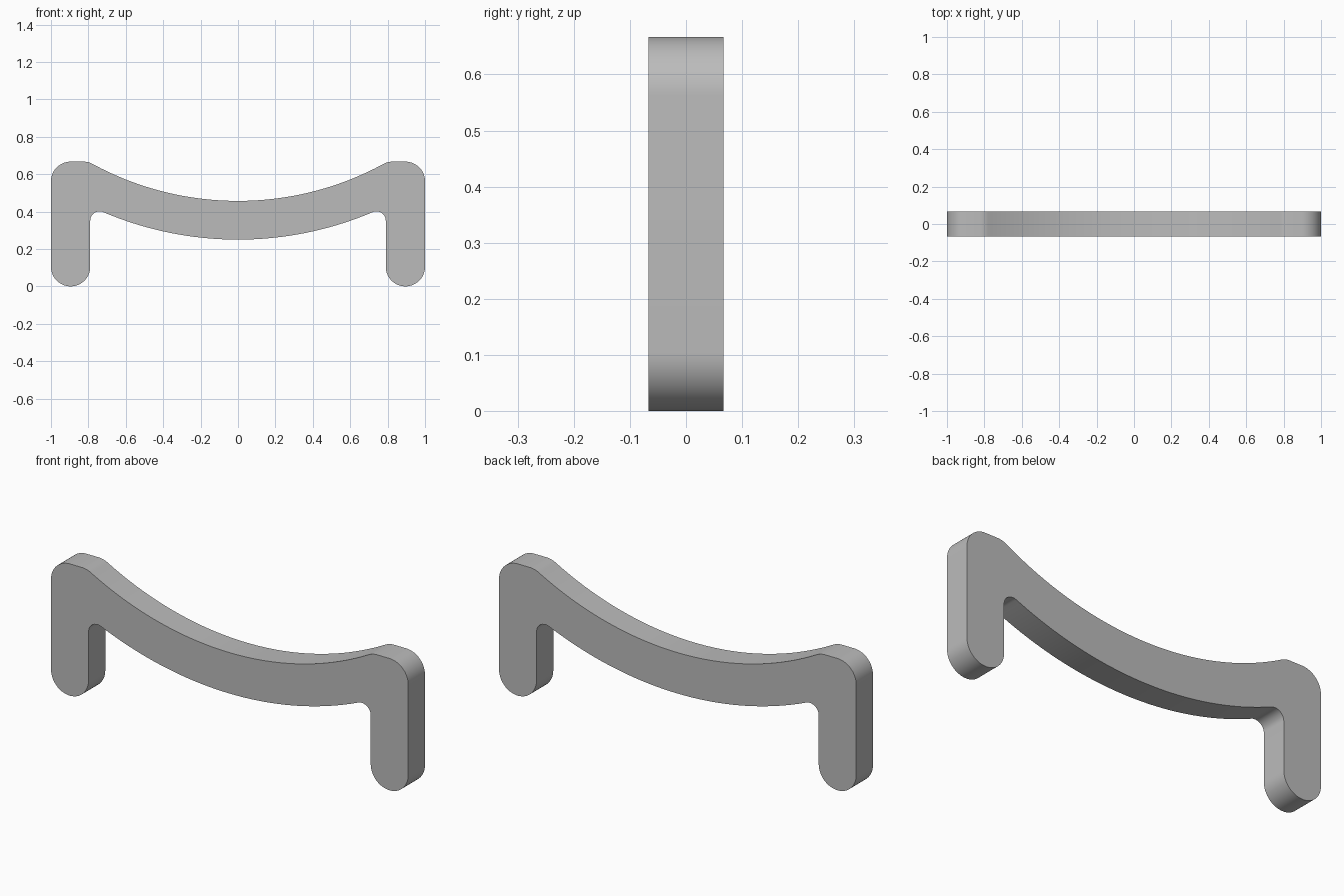
import bpy, bmesh
from math import sin, cos, atan2, sqrt, pi

cube = bpy.data.objects.get("Cube")
if cube:
    bpy.data.objects.remove(cube, do_unlink=True)

HALF_DEPTH = 0.067
HEIGHT = 0.667
INNER = 0.79               # inner face of each leg
FOOT = (1 - INNER) / 2     # radius of the rounded foot
SAG_Z = 2.087              # centre height of the two sagging arcs
R_TOP, R_LOW = 1.63, 1.837
R_FILLET, R_CORNER, R_SHOULDER = 0.05, 0.105, 0.1


def arc(cx, cz, r, start, end, n):
    """Points along an arc, from the start angle to the end angle."""
    angles = [start + (end - start) * i / n for i in range(n + 1)]
    return [(cx + r * cos(a), cz + r * sin(a)) for a in angles]


def tangent_z(x, reach):
    """Height of a fillet centre at the given reach from the sag centre."""
    return SAG_Z - sqrt(reach ** 2 - x ** 2)


# Fillet under the bar, tangent to the leg and the lower arc
fx = INNER - R_FILLET
fz = tangent_z(fx, R_LOW + R_FILLET)
f_dir = atan2(SAG_Z - fz, -fx)

# Shoulder, tangent to the flat top and the upper arc
sz = HEIGHT - R_SHOULDER
sx = sqrt((R_TOP + R_SHOULDER) ** 2 - (SAG_Z - sz) ** 2)
s_dir = atan2(SAG_Z - sz, -sx)

# Outline of the left half, from bottom centre round to top centre
half = arc(0, SAG_Z, R_LOW, -pi / 2, f_dir - pi, 32)
half += arc(fx, fz, R_FILLET, f_dir, 0, 14)[1:]
half += arc(1 - FOOT, FOOT, FOOT, pi, 2 * pi, 32)
half += arc(1 - R_CORNER, HEIGHT - R_CORNER, R_CORNER, 0, pi / 2, 16)
half += arc(sx, sz, R_SHOULDER, pi / 2, s_dir, 8)
half += arc(0, SAG_Z, R_TOP, s_dir - pi, -pi / 2, 32)[1:]
outline = half + [(-x, z) for x, z in reversed(half[1:-1])]

# Extrude the outline through the depth of the handle
bm = bmesh.new()
front = bm.faces.new([bm.verts.new((x, -HALF_DEPTH, z)) for x, z in outline])
result = bmesh.ops.extrude_face_region(bm, geom=[front], use_keep_orig=True)
back = [v for v in result["geom"] if isinstance(v, bmesh.types.BMVert)]
bmesh.ops.translate(bm, verts=back, vec=(0, 2 * HALF_DEPTH, 0))
bmesh.ops.recalc_face_normals(bm, faces=bm.faces)
mesh = bpy.data.meshes.new("pull_handle")
bm.to_mesh(mesh)
bm.free()

handle = bpy.data.objects.new("pull_handle", mesh)
bpy.context.collection.objects.link(handle)

# Plain grey finish
grey = bpy.data.materials.new("satin_grey")
grey.use_nodes = True
colour = (0.5, 0.5, 0.5, 1)
grey.diffuse_color = colour
grey.node_tree.nodes["Principled BSDF"].inputs["Base Color"].default_value = colour
mesh.materials.append(grey)

# Smooth round the curves, crisp along the front and back rims
bpy.ops.object.select_all(action="DESELECT")
handle.select_set(True)
bpy.context.view_layer.objects.active = handle
bpy.ops.object.shade_smooth_by_angle(angle=pi / 6)
